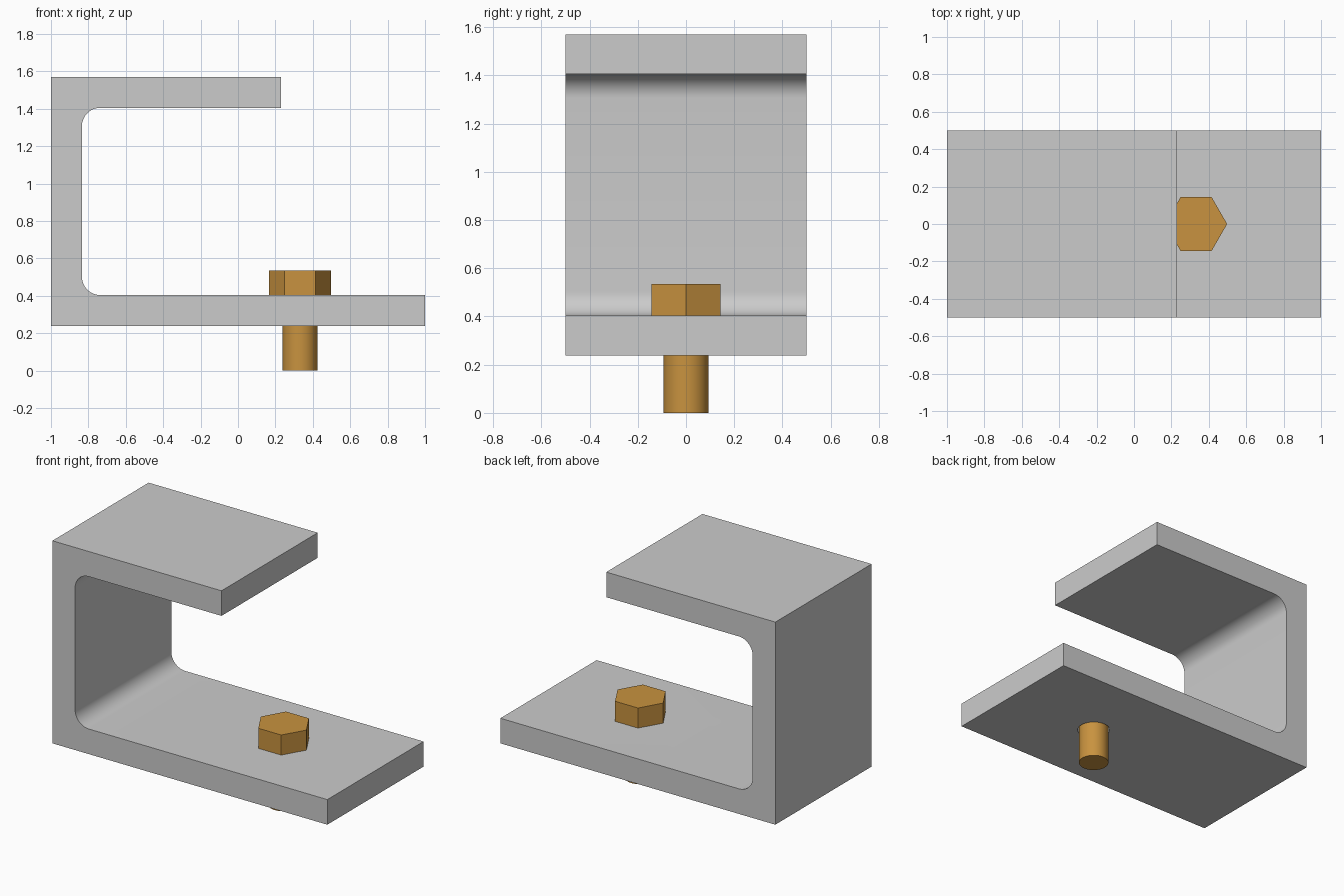
import bpy, bmesh, math

if "Cube" in bpy.data.objects:
    bpy.data.objects.remove(bpy.data.objects["Cube"])

BOLT_X = 0.332


def add_object(name, bm):
    bmesh.ops.recalc_face_normals(bm, faces=bm.faces)
    mesh = bpy.data.meshes.new(name)
    bm.to_mesh(mesh)
    bm.free()
    obj = bpy.data.objects.new(name, mesh)
    bpy.context.collection.objects.link(obj)
    return obj


def smooth(obj):
    bpy.ops.object.select_all(action='DESELECT')
    bpy.context.view_layer.objects.active = obj
    obj.select_set(True)
    bpy.ops.object.shade_smooth_by_angle(angle=math.radians(30))


def prism(name, sides, radius, z0, z1):
    bm = bmesh.new()
    ring = [bm.verts.new((BOLT_X + radius * math.cos(2 * math.pi * i / sides),
                          radius * math.sin(2 * math.pi * i / sides), z0))
            for i in range(sides)]
    base = bm.faces.new(ring)
    ext = bmesh.ops.extrude_face_region(bm, geom=[base], use_keep_orig=True)
    top = [v for v in ext['geom'] if isinstance(v, bmesh.types.BMVert)]
    bmesh.ops.translate(bm, verts=top, vec=(0, 0, z1 - z0))
    return add_object(name, bm)


def fillet(cx, cz, r, a0, a1, steps=12):
    angles = [math.radians(a0 + (a1 - a0) * i / steps) for i in range(steps + 1)]
    return [(cx + r * math.cos(a), cz + r * math.sin(a)) for a in angles]


# C-shaped bracket: side profile with filleted inner corners, extruded in y
wall, low, high, r = -0.835, 0.403, 1.405, 0.1
profile = [(-1, 0.238), (1, 0.238), (1, low)]
profile += fillet(wall + r, low + r, r, 270, 180)
profile += fillet(wall + r, high - r, r, 180, 90)
profile += [(0.23, high), (0.23, 1.57), (-1, 1.57)]
bm = bmesh.new()
side = bm.faces.new([bm.verts.new((x, -0.5, z)) for x, z in profile])
ext = bmesh.ops.extrude_face_region(bm, geom=[side], use_keep_orig=True)
far = [v for v in ext['geom'] if isinstance(v, bmesh.types.BMVert)]
bmesh.ops.translate(bm, verts=far, vec=(0, 1, 0))
bracket = add_object("bracket", bm)

# Clearance hole through the lower plate
cutter = prism("hole_cutter", 64, 0.101, 0.1, 0.6)
cutter.hide_render = True
cutter.hide_set(True)
cut = bracket.modifiers.new("bolt_hole", 'BOOLEAN')
cut.object = cutter
cut.operation = 'DIFFERENCE'
cut.solver = 'EXACT'
bpy.context.view_layer.objects.active = bracket
bpy.ops.object.modifier_apply(modifier=cut.name)
bpy.data.objects.remove(cutter)
smooth(bracket)

# Bolt: hexagonal head and round shank
brass = bpy.data.materials.new("brass")
brass.diffuse_color = (0.58, 0.29, 0.05, 1)
brass.use_nodes = True
brass.node_tree.nodes["Principled BSDF"].inputs["Base Color"].default_value = brass.diffuse_color
head = prism("bolt_head", 6, 0.166, low, 0.535)
shank = prism("bolt_shank", 64, 0.093, 0, low)
smooth(shank)
for part in (head, shank):
    part.data.materials.append(brass)
